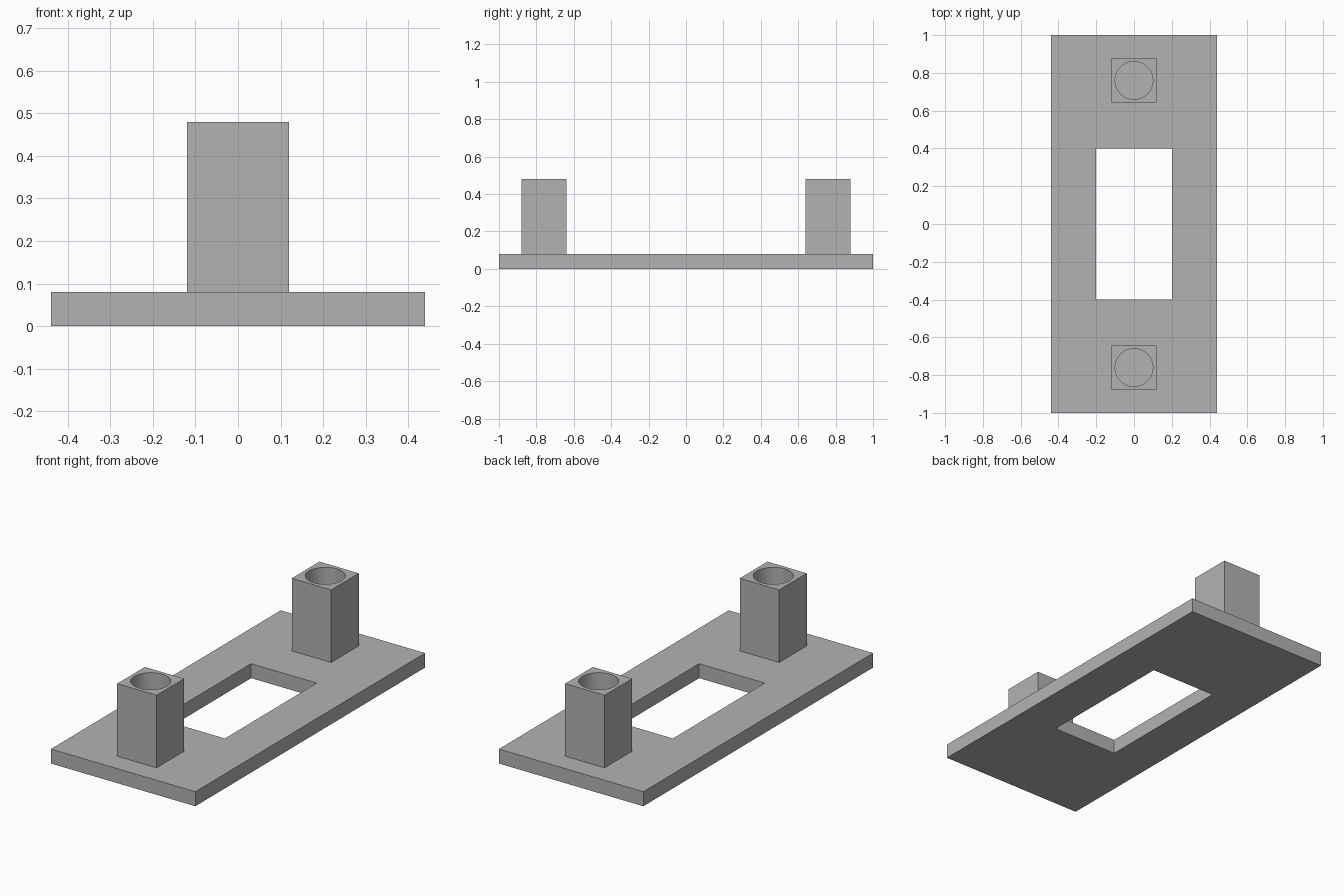
import bpy

if "Cube" in bpy.data.objects:
    bpy.data.objects.remove(bpy.data.objects["Cube"])

grey = bpy.data.materials.new("mid_grey")
grey.diffuse_color = (0.45, 0.45, 0.45, 1)
grey.use_nodes = True
grey.node_tree.nodes["Principled BSDF"].inputs["Base Color"].default_value = grey.diffuse_color


def box(name, size, center):
    bpy.ops.mesh.primitive_cube_add(size=1, location=center)
    ob = bpy.context.object
    ob.name = name
    ob.scale = size
    bpy.ops.object.transform_apply(location=False, rotation=False, scale=True)
    ob.data.materials.append(grey)
    return ob


def cut(target, cutter):
    # Subtract the cutter, then discard it
    mod = target.modifiers.new("cut", 'BOOLEAN')
    mod.operation = 'DIFFERENCE'
    mod.solver = 'EXACT'
    mod.object = cutter
    bpy.context.view_layer.objects.active = target
    bpy.ops.object.modifier_apply(modifier=mod.name)
    bpy.data.objects.remove(cutter, do_unlink=True)


# Base plate with a rectangular window
plate = box("base_plate", (0.88, 2.0, 0.08), (0, 0, 0.04))
cut(plate, box("window_cutter", (0.4, 0.8, 0.3), (0, 0, 0.04)))

# Square posts with a round bore down to the plate
for name, y in (("front_post", -0.76), ("back_post", 0.76)):
    post = box(name, (0.24, 0.24, 0.4), (0, y, 0.28))
    bpy.ops.mesh.primitive_cylinder_add(vertices=64, radius=0.1, depth=0.6,
                                        location=(0, y, 0.28))
    bore = bpy.context.object
    bore.data.materials.append(grey)
    cut(post, bore)
    bpy.ops.object.select_all(action='DESELECT')
    post.select_set(True)
    bpy.context.view_layer.objects.active = post
    bpy.ops.object.shade_smooth_by_angle()
